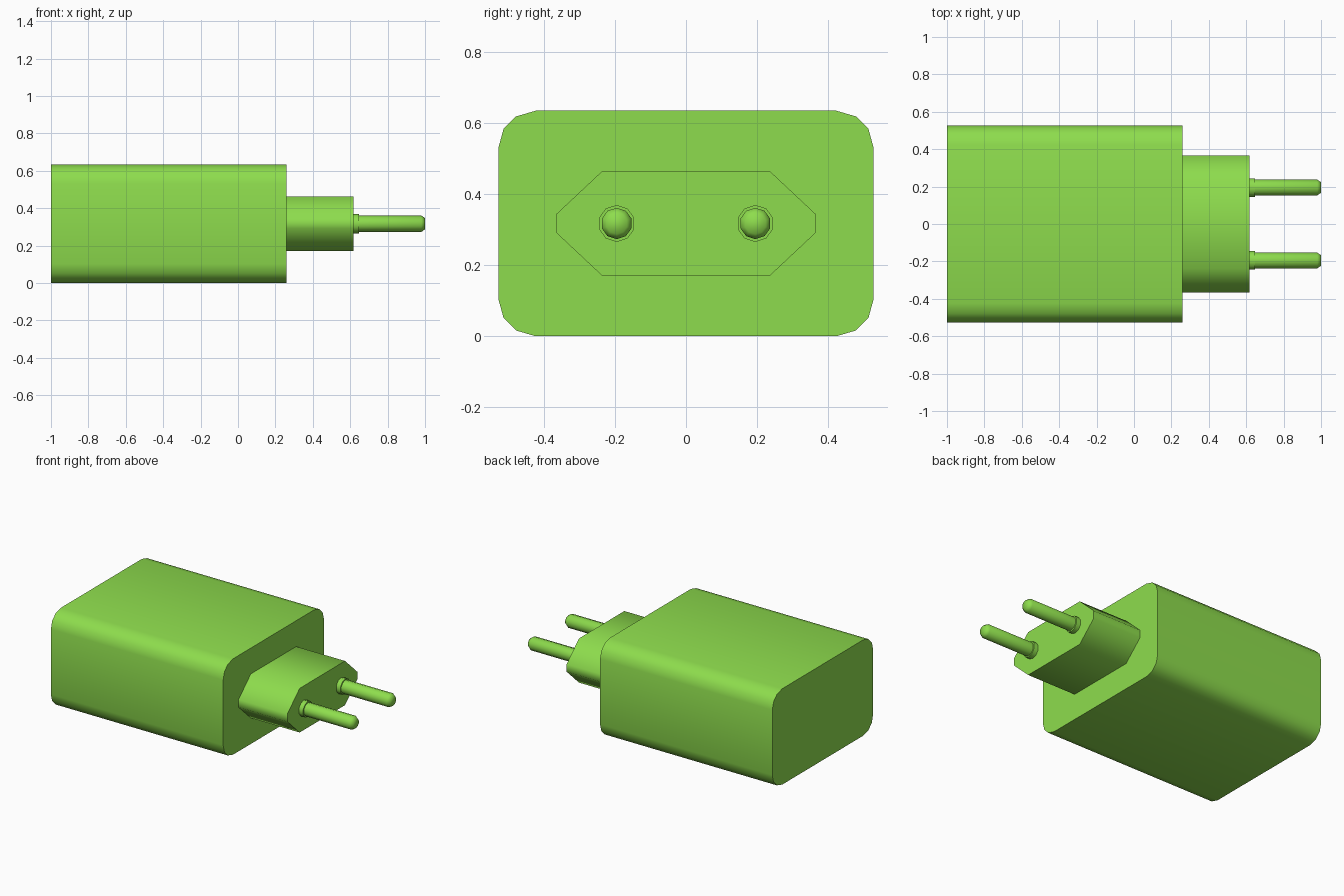
import bpy, bmesh, math

if "Cube" in bpy.data.objects:
    bpy.data.objects.remove(bpy.data.objects["Cube"])

green = bpy.data.materials.new("light_green")
green.diffuse_color = (0.27, 0.72, 0.074, 1)
green.use_nodes = True
green.node_tree.nodes["Principled BSDF"].inputs["Base Color"].default_value = green.diffuse_color
MID_Z = 0.317


def loft(name, rings):
    """Closed solid through a list of (x, [(y, z), ...]) sections."""
    bm = bmesh.new()
    loops = [[bm.verts.new((x, y, z)) for y, z in pts] for x, pts in rings]
    n = len(loops[0])
    for a, b in zip(loops, loops[1:]):
        for i in range(n):
            j = (i + 1) % n
            bm.faces.new((a[i], a[j], b[j], b[i]))
    bm.faces.new(loops[0])
    bm.faces.new(loops[-1])
    bmesh.ops.recalc_face_normals(bm, faces=bm.faces)
    mesh = bpy.data.meshes.new(name)
    bm.to_mesh(mesh)
    bm.free()
    mesh.materials.append(green)
    ob = bpy.data.objects.new(name, mesh)
    bpy.context.collection.objects.link(ob)
    bpy.ops.object.select_all(action='DESELECT')
    ob.select_set(True)
    bpy.context.view_layer.objects.active = ob
    bpy.ops.object.shade_smooth_by_angle(angle=math.radians(60))
    return ob


def four_way(quarter):
    """Mirror a quarter outline (right side to top) into a full one."""
    half = quarter + [(-y, z) for y, z in reversed(quarter)]
    full = half + [(-y, -z) for y, z in half]
    return [(y, z + MID_Z) for y, z in full]


def circle(y, r, sides=10):
    return [(y + r * math.sin(math.tau * i / sides),
             MID_Z + r * math.cos(math.tau * i / sides)) for i in range(sides)]


# Rounded housing
body = four_way([(0.527, 0.215), (0.513, 0.266), (0.478, 0.301), (0.423, 0.317)])
loft("housing", [(-1, body), (0.26, body)])

# Plug block with bevelled sides
plug = four_way([(0.365, 0.026), (0.237, 0.146)])
loft("plug_block", [(0.26, plug), (0.617, plug)])

# Two contact pins with collars
for side, y in (("front", -0.195), ("back", 0.195)):
    loft(side + "_collar", [(0.617, circle(y, 0.052)), (0.648, circle(y, 0.052))])
    loft(side + "_pin", [(0.617, circle(y, 0.044)), (0.98, circle(y, 0.044)),
                         (1.0, circle(y, 0.03))])
